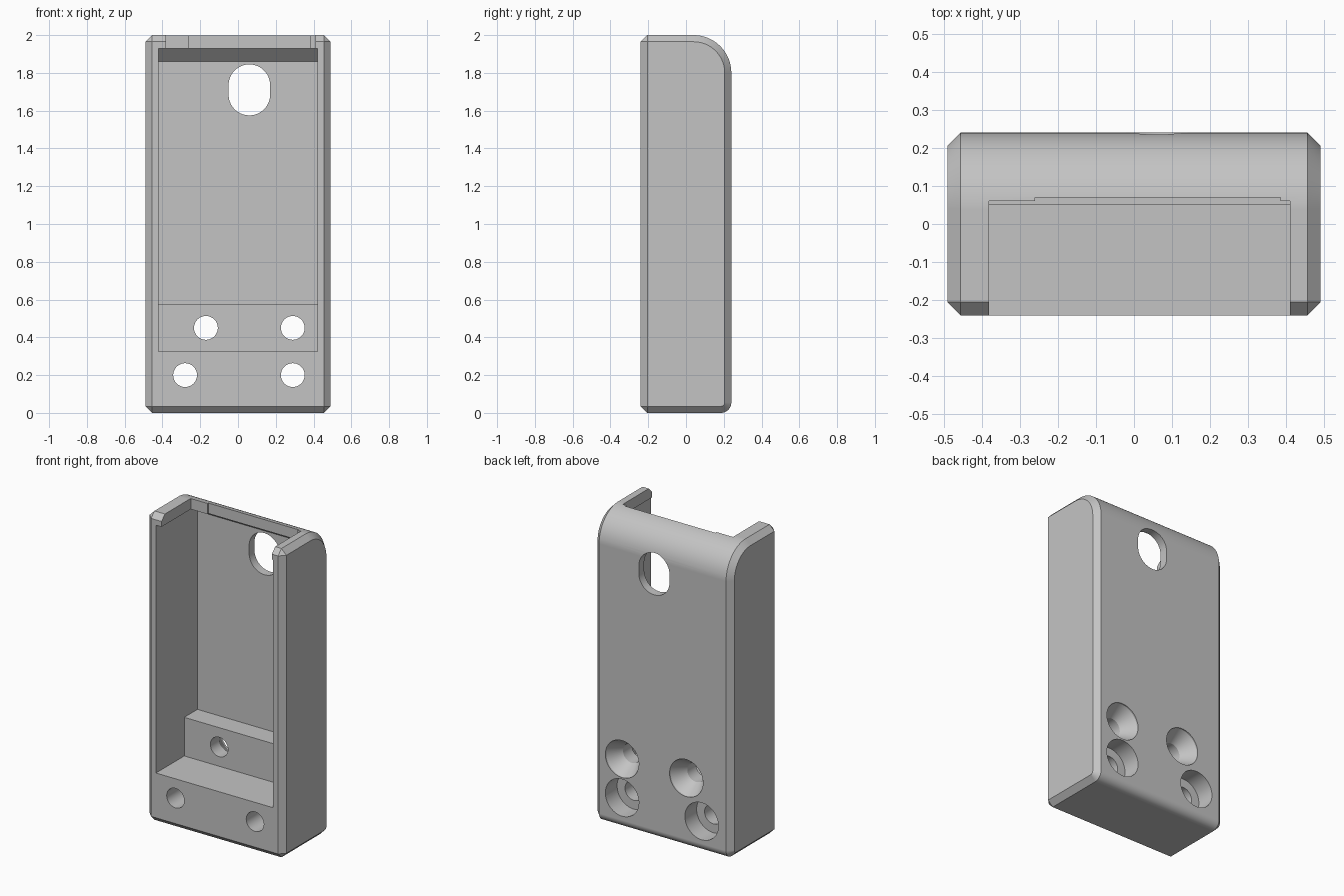
import bpy, bmesh
from math import sin, cos, pi, radians
from mathutils import Matrix

cube = bpy.data.objects.get("Cube")
if cube:
    bpy.data.objects.remove(cube, do_unlink=True)

grey = bpy.data.materials.new("grey_plastic")
grey.use_nodes = True
colour = (0.55, 0.55, 0.55, 1)
grey.diffuse_color = colour
grey.node_tree.nodes["Principled BSDF"].inputs["Base Color"].default_value = colour


def finish(name, bm):
    bmesh.ops.recalc_face_normals(bm, faces=bm.faces)
    mesh = bpy.data.meshes.new(name)
    bm.to_mesh(mesh)
    bm.free()
    mesh.materials.append(grey)
    obj = bpy.data.objects.new(name, mesh)
    bpy.context.collection.objects.link(obj)
    return obj


def loft(name, rings):
    """Closed solid through rings with equal point counts."""
    bm = bmesh.new()
    loops = [[bm.verts.new(p) for p in ring] for ring in rings]
    n = len(loops[0])
    for a, b in zip(loops, loops[1:]):
        for i in range(n):
            j = (i + 1) % n
            bm.faces.new((a[i], a[j], b[j], b[i]))
    bm.faces.new(loops[0])
    bm.faces.new(loops[-1])
    return finish(name, bm)


def prism(name, profile, x0, x1):
    return loft(name, [[(x, y, z) for y, z in profile] for x in (x0, x1)])


def box(name, x0, x1, y0, y1, z0, z1):
    return prism(name, [(y0, z0), (y1, z0), (y1, z1), (y0, z1)], x0, x1)


def bore(name, x, z, steps, stretch=0.0, n=48):
    """Turned cutter along y from (y, radius) steps; stretch makes a slot."""
    rings = []
    for y, r in steps:
        ring = []
        for i in range(n):
            a = 2 * pi * (i + 0.5) / n
            shift = stretch if sin(a) > 0 else -stretch
            ring.append((x + r * cos(a), y, z + r * sin(a) + shift))
        rings.append(ring)
    return loft(name, rings)


def arc(cy, cz, r, start, n=18):
    angles = [radians(start + 90 * i / n) for i in range(n + 1)]
    return [(cy + r * cos(a), cz + r * sin(a)) for a in angles]


# Outer shell: rounded back edges, chamfers on every other edge
W, D, H, C = 0.49, 0.24, 2.0, 0.035
LOW, TOP = 0.055, 0.2


def back(inset):
    return (arc(D - LOW, LOW, LOW - inset, -90)
            + arc(D - TOP, H - TOP, TOP - inset, 0))


full = back(0) + [(C - D, 0), (-D, C), (-D, H - C), (C - D, H)]
side = back(C) + [(C - D, C), (C - D, H - C)]
bm = bmesh.new()
for s in (-1, 1):
    for y, z in full:
        bm.verts.new((s * (W - C), y, z))
    for y, z in side:
        bm.verts.new((s * W, y, z))
bmesh.ops.convex_hull(bm, input=bm.verts)
bmesh.ops.dissolve_limit(bm, angle_limit=radians(0.5),
                         verts=bm.verts, edges=bm.edges)
shell = finish("case_shell", bm)

# Cavity with a stepped floor and sloped ceiling corner
cavity = [(-0.3, 0.325), (0.05, 0.325), (0.05, 0.575), (0.185, 0.575),
          (0.185, 1.86), (0.115, 1.93), (-0.3, 1.93)]
cutters = [
    prism("cavity_cutter", cavity, -0.42, 0.42),
    box("top_opening_cutter", -0.38, 0.41, -0.31, 0.06, 1.9, 2.1),
    box("top_notch_cutter", -0.26, 0.385, -0.32, 0.07, 1.89, 2.11),
    bore("cable_slot_cutter", 0.06, 1.71, [(0.3, 0.11), (0.1, 0.11)], 0.025),
]

# Screw holes: countersunk above, counterbored below
R, HEAD = 0.063, 0.12
countersink = [(0.3, HEAD), (0.23, HEAD), (0.14, R), (-0.1, R)]
counterbore = [(0.3, HEAD), (0.12, HEAD), (0.12, R), (-0.3, R)]
for x, z, steps in ((-0.17, 0.45, countersink), (0.29, 0.45, countersink),
                    (-0.28, 0.2, counterbore), (0.29, 0.2, counterbore)):
    cutters.append(bore("screw_hole_cutter", x, z, steps))

bpy.ops.object.select_all(action='DESELECT')
bpy.context.view_layer.objects.active = shell
shell.select_set(True)
for cutter in cutters:
    mod = shell.modifiers.new("cut", 'BOOLEAN')
    mod.operation = 'DIFFERENCE'
    mod.solver = 'EXACT'
    mod.object = cutter
    bpy.ops.object.modifier_apply(modifier=mod.name)
    bpy.data.objects.remove(cutter, do_unlink=True)

# Smooth curves, crisp edges
bpy.ops.object.shade_smooth_by_angle(angle=radians(20))
weighted = shell.modifiers.new("weighted_normals", 'WEIGHTED_NORMAL')
weighted.keep_sharp = True
